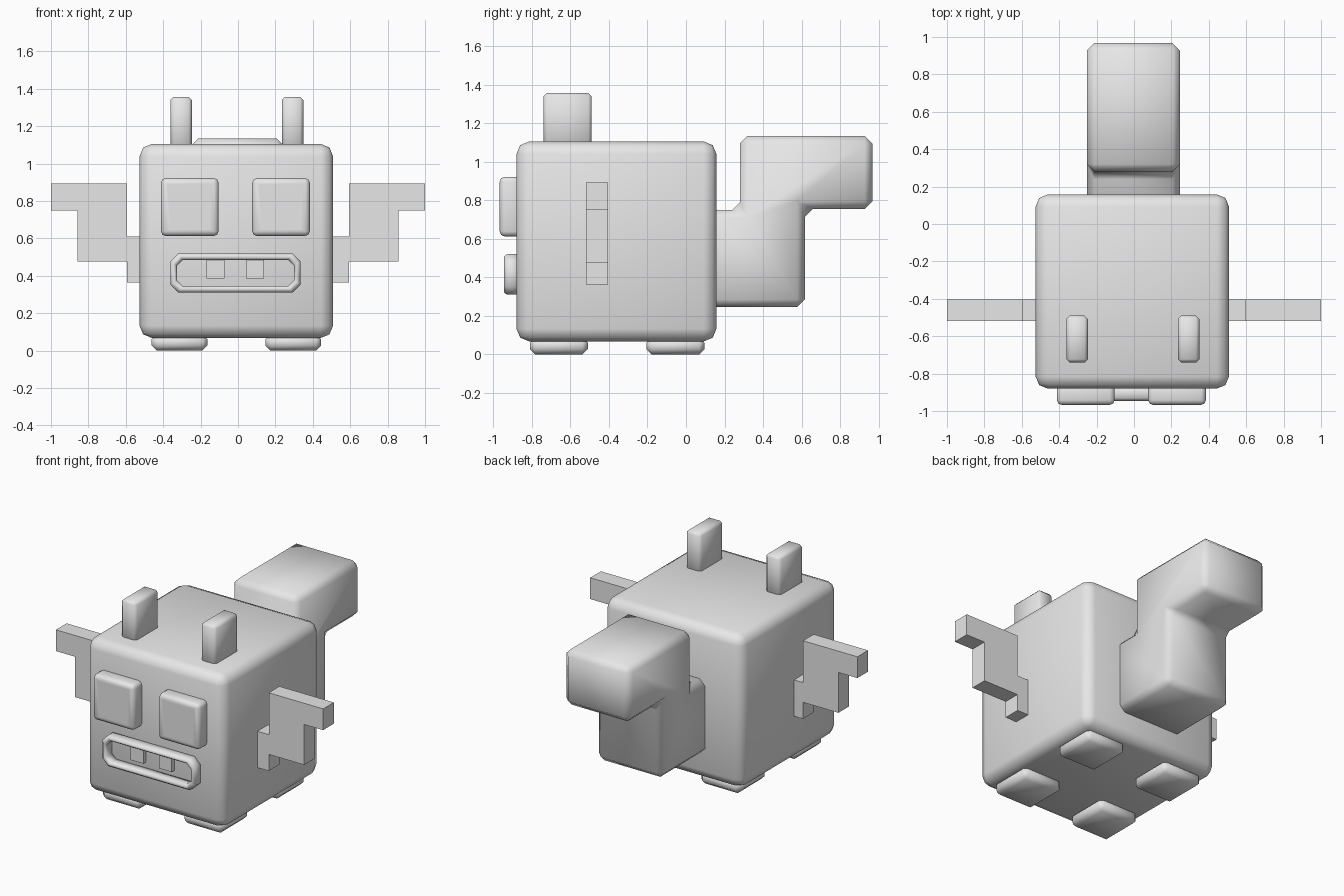
import bpy
import bmesh
from mathutils import Vector

if "Cube" in bpy.data.objects:
    bpy.data.objects.remove(bpy.data.objects["Cube"], do_unlink=True)

GREY = (0.8, 0.8, 0.8, 1.0)
grey = bpy.data.materials.new("light_grey")
grey.use_nodes = True
grey.diffuse_color = GREY
grey.node_tree.nodes["Principled BSDF"].inputs["Base Color"].default_value = GREY


def finish(name, bm, smooth=True):
    bmesh.ops.recalc_face_normals(bm, faces=bm.faces[:])
    for f in bm.faces:
        f.smooth = smooth
    mesh = bpy.data.meshes.new(name)
    bm.to_mesh(mesh)
    bm.free()
    mesh.materials.append(grey)
    obj = bpy.data.objects.new(name, mesh)
    bpy.context.collection.objects.link(obj)
    return obj


def bevel(bm, width, segments=1):
    bmesh.ops.bevel(bm, geom=bm.edges[:], offset=width, segments=segments,
                    profile=0.5, affect='EDGES')


def make_box(xs, ys, zs):
    bm = bmesh.new()
    bmesh.ops.create_cube(bm, size=1)
    for v in bm.verts:
        v.co = Vector((s[0] if c < 0 else s[1]) for c, s in zip(v.co, (xs, ys, zs)))
    return bm


def box(name, xs, ys, zs, width=0.0, segments=1):
    bm = make_box(xs, ys, zs)
    if width:
        bevel(bm, width, segments)
    return finish(name, bm, width > 0)


def prism(points, offset):
    """Extrude a closed outline of 3D points along an offset."""
    bm = bmesh.new()
    face = bm.faces.new([bm.verts.new(p) for p in points])
    new = bmesh.ops.extrude_face_region(bm, geom=[face], use_keep_orig=True)["geom"]
    bmesh.ops.translate(bm, vec=offset,
                        verts=[g for g in new if isinstance(g, bmesh.types.BMVert)])
    return bm


def span(centre, half):
    return (centre - half, centre + half)


MID = -0.009

# Body
box("body", span(MID, 0.517), (-0.88, 0.158), (0.068, 1.105), 0.065, 2)

# Tail
tail_profile = [(0.1, 0.245), (0.617, 0.245), (0.617, 0.755), (0.967, 0.755),
                (0.967, 1.135), (0.28, 1.135), (0.28, 0.75), (0.1, 0.75)]
bm = prism([(-0.252, y, z) for y, z in tail_profile], (0.498, 0, 0))
bmesh.ops.recalc_face_normals(bm, faces=bm.faces[:])
bevel(bm, 0.04)
finish("tail", bm)

# Paired parts
arm_profile = [(0.45, 0.364), (0.593, 0.364), (0.593, 0.476), (0.858, 0.476),
               (0.858, 0.749), (1, 0.749), (1, 0.893), (0.593, 0.893),
               (0.593, 0.61), (0.45, 0.61)]
for side, s in (("left", 1), ("right", -1)):
    box(f"{side}_ear", span(-0.006 + s * 0.298, 0.057), (-0.74, -0.49), (1.06, 1.357), 0.017)

    for end, y in (("front", -0.66), ("back", -0.055)):
        box(f"{side}_{end}_foot", span(MID + s * 0.304, 0.149), span(y, 0.15),
            (0, 0.088), 0.027)

    # Eye with an inset front panel that narrows downwards
    bm = make_box(span(-0.014 + s * 0.244, 0.154), (-0.967, -0.85), (0.613, 0.922))
    bevel(bm, 0.025, 2)
    front = min(bm.faces, key=lambda f: f.calc_center_median().y)
    bmesh.ops.inset_region(bm, faces=[front], thickness=0.015)
    centre = front.calc_center_median()
    for v in front.verts:
        if v.co.z < centre.z:
            v.co.x += (centre.x - v.co.x) * 0.12
    finish(f"{side}_eye", bm)

    arm = prism([(s * x, -0.518, z) for x, z in arm_profile], (0, 0.114, 0))
    finish(f"{side}_arm", arm, False)

    box(f"{side}_tooth", span(-0.014 + s * 0.106, 0.048), (-0.91, -0.86), (0.385, 0.49))

# Mouth rim: nested octagons joined into a rounded ring
MOUTH = Vector((-0.014, 0, 0.415))


def octagon(inset, y):
    w, h, c = 0.348 - inset, 0.105 - inset, 0.042 - inset * 0.3
    corner = [(w, h - c), (w - c, h)]
    pts = (corner + [(-x, z) for x, z in reversed(corner)]
           + [(-x, -z) for x, z in corner] + [(x, -z) for x, z in reversed(corner)])
    return [MOUTH + Vector((x, y, z)) for x, z in pts]


section = [(0, -0.86), (0, -0.93), (0.012, -0.945), (0.024, -0.945),
           (0.035, -0.93), (0.035, -0.86)]
bm = bmesh.new()
rings = [[bm.verts.new(p) for p in octagon(i, y)] for i, y in section]
for a, b in zip(rings, rings[1:] + rings[:1]):
    for k in range(8):
        n = (k + 1) % 8
        bm.faces.new((a[k], a[n], b[n], b[k]))
finish("mouth_rim", bm)
